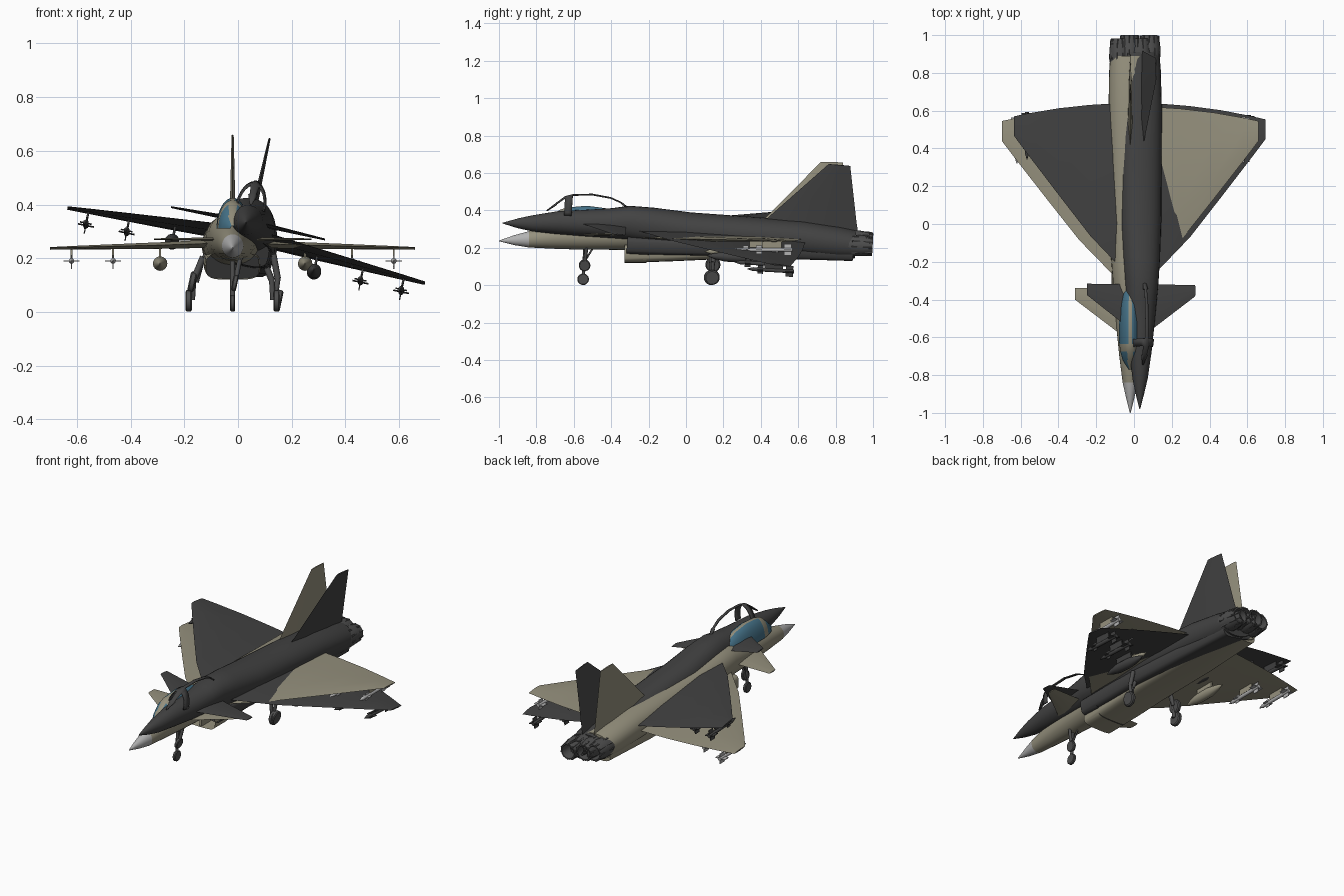
import bpy, bmesh, math
from mathutils import Matrix, Vector

if "Cube" in bpy.data.objects:
    bpy.data.objects.remove(bpy.data.objects["Cube"])


def material(name, r, g, b):
    m = bpy.data.materials.new(name)
    m.diffuse_color = (r, g, b, 1)
    m.use_nodes = True
    m.node_tree.nodes["Principled BSDF"].inputs["Base Color"].default_value = m.diffuse_color
    return m


TAN = material("tan paint", 0.30, 0.28, 0.205)
CHARCOAL = material("charcoal paint", 0.055, 0.055, 0.055)
PALE = material("pale grey", 0.45, 0.45, 0.45)
GLASS = material("blue glass", 0.06, 0.17, 0.25)
RUBBER = material("dark grey metal", 0.075, 0.075, 0.075)
SHADE = material("intake black", 0.03, 0.03, 0.03)


def finish(name, bm, mats, M):
    """Turn a bmesh into a named object placed with its aircraft."""
    bmesh.ops.recalc_face_normals(bm, faces=bm.faces)
    me = bpy.data.meshes.new(name)
    bm.to_mesh(me)
    bm.free()
    me.transform(M)
    for m in mats:
        me.materials.append(m)
    ob = bpy.data.objects.new(name, me)
    bpy.context.collection.objects.link(ob)
    return ob


def loft(bm, rings, closed=True, caps=(True, True)):
    """Skin a list of equal-length point rings."""
    rows = [[bm.verts.new(p) for p in ring] for ring in rings]
    n = len(rows[0])
    for a, b in zip(rows, rows[1:]):
        for i in range(n if closed else n - 1):
            j = (i + 1) % n
            bm.faces.new((a[i], a[j], b[j], b[i]))
    return [bm.faces.new(r) for r, use in zip((rows[0], rows[-1]), caps) if use]


def oval(y, w, top, bot, n=28, e=1.0, x=0.0):
    """Oval ring across the y axis; e < 1 makes it boxier."""
    zc, h = (top + bot) / 2, (top - bot) / 2
    pts = []
    for i in range(n):
        c, s = math.cos(2 * math.pi * i / n), math.sin(2 * math.pi * i / n)
        pts.append((x + w * math.copysign(abs(c) ** e, c), y,
                    zc + h * math.copysign(abs(s) ** e, s)))
    return pts


def foil(p_le, p_te, axis, t):
    """Thin six-point aerofoil section, thickened along axis."""
    a, b, k = Vector(p_le), Vector(p_te), Vector(axis) * t / 2
    q1, q2 = a.lerp(b, 0.25), a.lerp(b, 0.7)
    return [a, q1 + k, q2 + k * 0.8, b, q2 - k * 0.8, q1 - k]


def tube(bm, p, q, r1, r2=None, n=12):
    """Round bar between two points."""
    p, q = Vector(p), Vector(q)
    rot = (q - p).to_track_quat('Z', 'Y').to_matrix().to_4x4()
    bmesh.ops.create_cone(bm, cap_ends=True, segments=n, radius1=r1,
                          radius2=r1 if r2 is None else r2, depth=(q - p).length,
                          matrix=Matrix.Translation((p + q) / 2) @ rot)


def box(bm, c, s):
    bmesh.ops.create_cube(bm, size=1, matrix=Matrix.Translation(c) @ Matrix.Diagonal((*s, 1)))


def jet(tag, M, paint, nose, store, glazed):
    # Fuselage with nose cone
    bm = bmesh.new()
    spec = [(-1, .002, .004, 0), (-.92, .022, .032, -.02), (-.84, .04, .054, -.033),
            (-.7, .058, .085, -.04), (-.55, .073, .1, -.045), (-.42, .083, .115, -.045),
            (-.33, .09, .133, -.047), (-.2, .1, .13, -.06), (0, .11, .115, -.072),
            (.3, .113, .11, -.078), (.6, .115, .105, -.082), (.8, .112, .085, -.084),
            (.89, .106, .07, -.078)]
    loft(bm, [oval(y, w, t, b, e=.9 if y > -.5 else 1) for y, w, t, b in spec])
    for f in bm.faces:
        f.material_index = int(f.calc_center_median().y < -.84)
    finish(tag + "_fuselage", bm, [paint, nose], M)

    # Twin intake trunk under the belly
    bm = bmesh.new()
    spec = [(-.33, .098, -.018, -.115), (-.1, .104, -.01, -.108), (.12, .107, 0, -.098),
            (.5, .108, 0, -.094), (.88, .095, 0, -.085)]
    mouth = loft(bm, [oval(y, w, t, b, 24, .5) for y, w, t, b in spec])[0]
    bmesh.ops.inset_region(bm, faces=[mouth], thickness=.008)
    bmesh.ops.translate(bm, verts=mouth.verts, vec=(0, .12, 0))
    mouth.material_index = 1
    finish(tag + "_intake", bm, [paint, SHADE], M)
    bm = bmesh.new()
    box(bm, (0, -.27, -.07), (.012, .11, .085))
    finish(tag + "_intake_splitter", bm, [paint], M)

    # Delta wing, from tip to tip
    half = [(.68, .44, .545, .004, .008), (.6, .335, .562, .006, .012),
            (.44, .13, .59, .01, .018), (.27, -.085, .61, .014, .024), (.09, -.27, .622, .02, .03)]
    full = [(-x, *r) for x, *r in half] + half[::-1]
    bm = bmesh.new()
    loft(bm, [foil((x, a, z), (x, b, z - .006), (0, 0, 1), t) for x, a, b, z, t in full])
    finish(tag + "_wing", bm, [paint], M)

    # Canards and fin
    half = [(.293, -.4, -.34, .006), (.05, -.585, -.34, .014)]
    full = [(-x, *r) for x, *r in half] + half[::-1]
    bm = bmesh.new()
    loft(bm, [foil((x, a, .036), (x, b, .036), (0, 0, 1), t) for x, a, b, t in full])
    finish(tag + "_canards", bm, [paint], M)
    bm = bmesh.new()
    loft(bm, [foil((0, .36, .06), (0, .9, .06), (1, 0, 0), .024),
              foil((0, .425, .125), (0, .888, .12), (1, 0, 0), .022),
              foil((0, .722, .425), (0, .838, .422), (1, 0, 0), .008)])
    finish(tag + "_tail_fin", bm, [paint], M)

    # Canopy: hoop, spine and sill frame, glazed or open
    spec = [(-.77, .008, .086), (-.72, .04, .13), (-.675, .053, .168), (-.635, .058, .181),
            (-.53, .06, .19), (-.43, .055, .177), (-.37, .043, .153), (-.33, .025, .125)]
    n = 20
    bm = bmesh.new()
    loft(bm, [[(w * math.cos(math.pi * i / n), y, .075 + (t - .075) * math.sin(math.pi * i / n))
               for i in range(n + 1)] for y, w, t in spec], closed=False, caps=(False, False))
    for f in bm.faces:
        c = f.calc_center_median()
        spine = abs(c.x) < .011 and c.z > .1
        f.material_index = int(not (spine or -.675 < c.y < -.635))
    if not glazed:
        bmesh.ops.delete(bm, geom=[f for f in bm.faces if f.material_index], context='FACES')
    ob = finish(tag + "_canopy", bm, [paint, GLASS], M)
    if not glazed:
        ob.modifiers.new("frame thickness", 'SOLIDIFY').thickness = .006

    # Twin engine nozzles with raised petals
    bm = bmesh.new()
    for s in (-1, 1):
        prof = [(.85, .054), (.92, .057), (.982, .047), (.982, .04), (.9, .036)]
        loft(bm, [oval(y, r, r + .002, .002 - r, 20, x=s * .054) for y, r in prof])
        for k in range(10):
            a = 2 * math.pi * k / 10
            u = Vector((math.cos(a), 0, math.sin(a)))
            o = Vector((s * .054, 0, .002))
            tube(bm, o + u * .054 + Vector((0, .87, 0)), o + u * .046 + Vector((0, .98, 0)), .006, n=6)
    finish(tag + "_nozzles", bm, [RUBBER], M)

    # Landing gear: nose leg and two main legs
    bm = bmesh.new()
    tube(bm, (0, -.55, -.2), (0, -.54, -.03), .009)
    tube(bm, (0, -.55, -.12), (0, -.5, -.04), .005)
    for s in (-1, 1):
        tube(bm, (s * .15, .135, -.19), (s * .145, .135, -.11), .01)
        tube(bm, (s * .145, .135, -.115), (s * .11, .135, -.03), .012)
    finish(tag + "_gear_legs", bm, [RUBBER], M)
    bm = bmesh.new()
    for x, y, z, r, w in ((0, -.55, -.203, .031, .009), (-.164, .135, -.194, .04, .012),
                          (.164, .135, -.194, .04, .012)):
        prof = [(-w, .6 * r), (-w, .85 * r), (-.6 * w, r), (.6 * w, r), (w, .85 * r), (w, .6 * r)]
        loft(bm, [[(x + dx, y + q * math.cos(math.pi * i / 10), z + q * math.sin(math.pi * i / 10))
                   for i in range(20)] for dx, q in prof])
    finish(tag + "_wheels", bm, [RUBBER], M)

    # Drop tanks and pylons
    bm = bmesh.new()
    for s in (-1, 1):
        prof = [(.1, .002), (.14, .016), (.2, .027), (.29, .027), (.36, .015), (.4, .002)]
        loft(bm, [oval(y, r, r - .055, -.055 - r, 16, x=s * .27) for y, r in prof])
        box(bm, (s * .27, .25, -.014), (.008, .12, .05))
        box(bm, (s * .445, .39, -.014), (.007, .1, .04))
        box(bm, (s * .6, .46, -.016), (.007, .1, .04))
    finish(tag + "_tanks_and_pylons", bm, [paint], M)

    # Wing missiles with crossed fins
    bm = bmesh.new()
    for s in (-1, 1):
        for x, y in ((.445, .25), (.6, .32)):
            x *= s
            tube(bm, (x, y + .03, -.045), (x, y + .25, -.045), .0105)
            tube(bm, (x, y + .03, -.045), (x, y, -.045), .0105, .002)
            for d, r, ln in ((.07, .022, .03), (.225, .03, .04)):
                box(bm, (x, y + d, -.045), (2 * r, ln, .004))
                box(bm, (x, y + d, -.045), (.004, ln, 2 * r))
    finish(tag + "_missiles", bm, [store], M)


# Level light jet, and a dark jet rolled right with its nose raised
level = Matrix.Translation((-.02, 0, .235))
banked = (Matrix.Translation((.03, .018, .2735)) @ Matrix.Rotation(math.radians(-3.25), 4, 'X')
          @ Matrix.Rotation(math.radians(11.9), 4, 'Y'))
jet("light_jet", level, TAN, PALE, PALE, True)
jet("dark_jet", banked, CHARCOAL, CHARCOAL, CHARCOAL, False)

bpy.ops.object.select_all(action='SELECT')
bpy.context.view_layer.objects.active = bpy.context.selected_objects[0]
bpy.ops.object.shade_smooth_by_angle(angle=math.radians(32))
